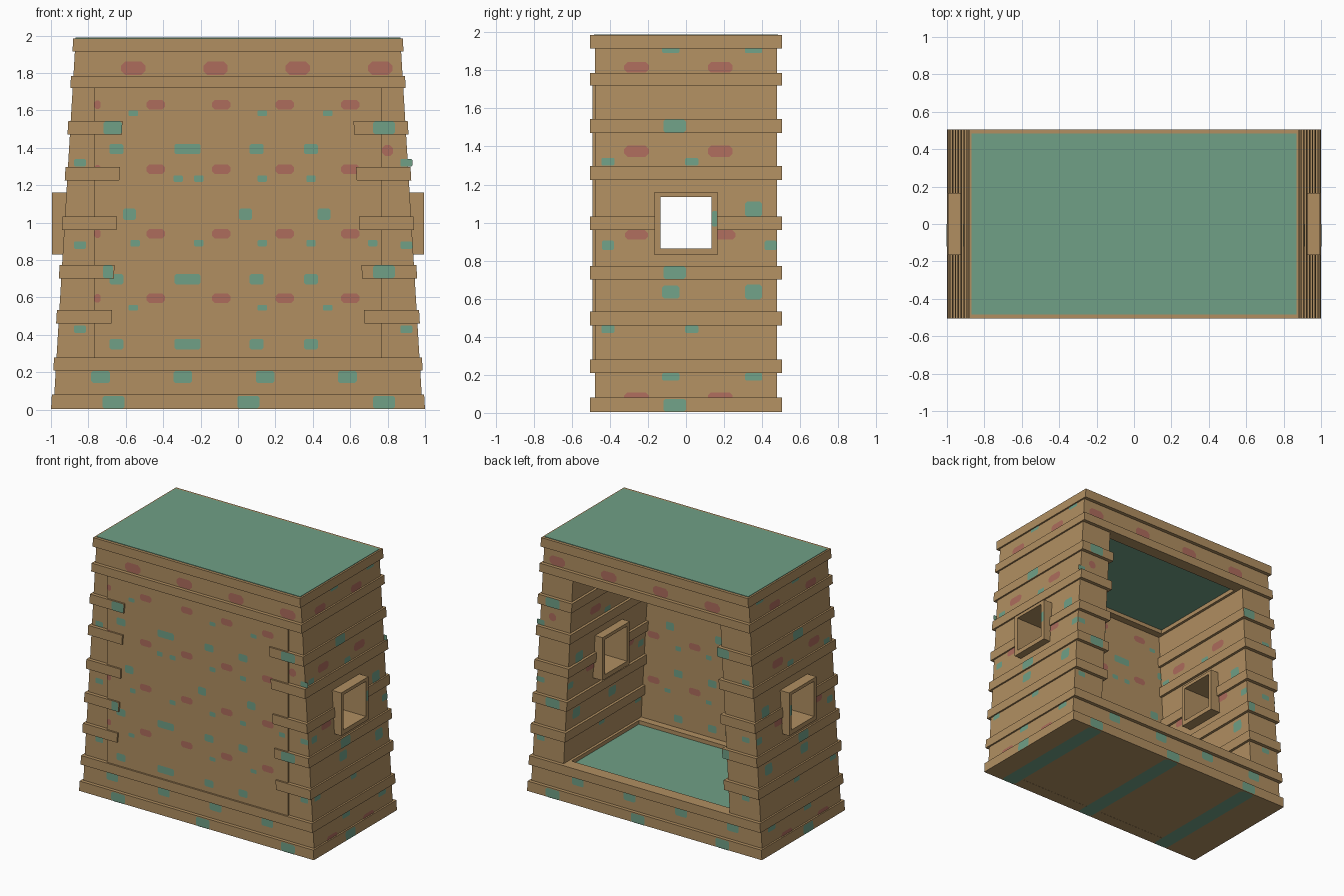
import bpy, bmesh
from mathutils import Vector

old = bpy.data.objects.get("Cube")
if old:
    bpy.data.objects.remove(old, do_unlink=True)


def material(name, rgb):
    m = bpy.data.materials.new(name)
    m.use_nodes = True
    m.diffuse_color = (*rgb, 1)
    m.node_tree.nodes["Principled BSDF"].inputs["Base Color"].default_value = (*rgb, 1)
    return m


TAN = material("tan", (0.44, 0.275, 0.12))
GREEN = material("green", (0.16, 0.35, 0.24))
RED = material("red", (0.42, 0.15, 0.107))

BOTTOM, TOP = 0.004, 1.985      # height limits
SILL, LINTEL = 0.28, 1.72       # opening limits
PLANK_Y, BODY_Y, PANEL_Y = 0.505, 0.478, 0.492
STEP = 0.013                    # how far planks stand out at the sides


def outer(z):
    return 1 - 0.06 * z


def inner(z):
    return 0.7025 - 0.055 * z


def build(name, bm, mats):
    bmesh.ops.recalc_face_normals(bm, faces=bm.faces)
    me = bpy.data.meshes.new(name)
    bm.to_mesh(me)
    bm.free()
    for m in mats:
        me.materials.append(m)
    ob = bpy.data.objects.new(name, me)
    bpy.context.collection.objects.link(ob)
    return ob


def slab(name, x0, x1, y0, y1, z0, z1, mat=TAN):
    """Box whose x limits may be functions of height."""
    bm = bmesh.new()
    at = lambda f, z: f(z) if callable(f) else f
    for z in (z0, z1):
        for x in (x0, x1):
            for y in (y0, y1):
                bm.verts.new((at(x, z), y, z))
    bmesh.ops.convex_hull(bm, input=bm.verts)
    bmesh.ops.dissolve_limit(bm, angle_limit=0.001, verts=bm.verts, edges=bm.edges)
    return build(name, bm, [mat])


def ring(name, z0, z1, y_out, out_cut, y_in, in_cut):
    """Rectangular band around the whole hut."""
    bm = bmesh.new()

    def loop(x, y, z):
        return [bm.verts.new((a * x, b * y, z)) for a, b in ((-1, -1), (1, -1), (1, 1), (-1, 1))]

    loops = [loop(outer(z0) - out_cut, y_out, z0), loop(outer(z1) - out_cut, y_out, z1),
             loop(inner(z1) + in_cut, y_in, z1), loop(inner(z0) + in_cut, y_in, z0)]
    for k in range(4):
        a, b = loops[k], loops[(k + 1) % 4]
        for i in range(4):
            j = (i + 1) % 4
            bm.faces.new((a[i], a[j], b[j], b[i]))
    return build(name, bm, [TAN])


# Hidden cutter for both windows
cutter = slab("window_cutter", -1.2, 1.2, -0.135, 0.135, 0.865, 1.135)
cutter.hide_render = True
cutter.display_type = 'WIRE'


def cut(ob):
    mod = ob.modifiers.new("window", 'BOOLEAN')
    mod.operation = 'DIFFERENCE'
    mod.solver = 'EXACT'
    mod.object = cutter


# Base and top bands
for label, z0, z1 in (("base", BOTTOM, SILL - 0.01), ("top", LINTEL + 0.01, TOP - 0.004)):
    ring(label + "_band", z0, z1, BODY_Y, STEP, 0.43, 0.02)
for label, z0, z1 in (("lowest", BOTTOM, 0.08), ("sill", 0.21, SILL),
                      ("lintel", LINTEL, 1.785), ("highest", 1.915, TOP)):
    ring(label + "_plank_ring", z0, z1, PLANK_Y, 0, 0.41, 0)

# Side walls, planks and window frames
for side, s in (("left", 1), ("right", -1)):
    out_x = lambda z, s=s: s * (outer(z) - STEP)
    in_x = lambda z, s=s: s * (inner(z) + 0.02)
    cut(slab(side + "_wall", in_x, out_x, -BODY_Y, BODY_Y, SILL - 0.02, LINTEL + 0.02))
    for z in (0.46, 0.7, 0.96, 1.225, 1.47):
        plank = slab(side + "_plank", lambda h, s=s: s * inner(h), lambda h, s=s: s * outer(h),
                     -PLANK_Y, PLANK_Y, z, z + 0.073)
        if z == 0.96:
            cut(plank)
    cut(slab(side + "_window_frame", s * 0.595, s * 0.995, -0.165, 0.165, 0.83, 1.16))

# Front panel, floor, ceiling and roof
slab("front_panel", -0.77, 0.77, -PANEL_Y, -0.465, SILL - 0.01, LINTEL + 0.01)
slab("underside", -0.75, 0.75, -0.44, 0.44, BOTTOM + 0.001, 0.15)
slab("floor", -0.72, 0.72, -0.44, 0.44, 0.15, 0.25, GREEN)
slab("ceiling", -0.66, 0.66, -0.44, 0.44, 1.75, 1.9, GREEN)
slab("roof", -0.868, 0.868, -0.483, 0.483, TOP - 0.003, TOP + 0.004, GREEN)


# Painted spots: thin patches just above a surface
def spots(name, place, normal, groups):
    bm = bmesh.new()
    for colour, us, vs, w, h in groups:
        for u in us:
            for v in vs:
                a, b = w / 2, h / 2
                c = min(a, b) * (0.6 if colour else 0.3)
                pts = ((a - c, b), (a, b - c), (a, c - b), (a - c, -b),
                       (c - a, -b), (-a, c - b), (-a, b - c), (c - a, b))
                f = bm.faces.new([bm.verts.new(place(u + p, v + q)) for p, q in pts])
                f.material_index = colour
                f.normal_update()
                if f.normal.dot(Vector(normal)) < 0:
                    f.normal_flip()
    me = bpy.data.meshes.new(name)
    bm.to_mesh(me)
    bm.free()
    for m in (GREEN, RED):
        me.materials.append(m)
    bpy.context.collection.objects.link(bpy.data.objects.new(name, me))


G, R, LIFT = 0, 1, 0.003
reds = (1.63, 1.285, 0.94, 0.595)
panel = [(R, (-0.44, -0.09, 0.25, 0.6), reds, 0.1, 0.05),
         (R, (-0.752,), reds, 0.035, 0.045),
         (G, (-0.65, 0.1, 0.39), (1.393, 0.697, 0.35), 0.075, 0.055),
         (G, (-0.27,), (1.393, 0.697, 0.35), 0.14, 0.055),
         (G, (-0.56, 0.13, 0.48), (1.585, 0.545), 0.05, 0.03),
         (G, (-0.32, -0.21, 0.13, 0.39), (1.235,), 0.05, 0.035),
         (G, (-0.55, -0.21, 0.13, 0.39, 0.72), (0.89,), 0.05, 0.035),
         (G, (-0.58, 0.04, 0.46), (1.045,), 0.07, 0.06)]
bands = [(R, (-0.56, -0.12, 0.32, 0.76), (1.825,), 0.13, 0.07),
         (G, (-0.735, -0.295, 0.145, 0.585), (0.175,), 0.1, 0.065),
         (G, (-0.845, 0.9), (1.32, 0.88, 0.43), 0.065, 0.04),
         (R, (0.8,), (1.385,), 0.06, 0.06)]
planks = [(G, (-0.665, 0.055, 0.78), (0.04,), 0.118, 0.068),
          (G, (-0.67,), (1.507,), 0.1, 0.07),
          (G, (-0.695,), (0.737,), 0.055, 0.07),
          (G, (0.78,), (1.507, 0.737), 0.118, 0.07)]

spots("panel_spots", lambda u, v: (u, -PANEL_Y - LIFT, v), (0, -1, 0), panel)
spots("panel_inner_spots", lambda u, v: (u, LIFT - 0.465, v), (0, 1, 0), panel)
for label, s in (("front", -1), ("back", 1)):
    spots(label + "_band_spots", lambda u, v: (u, s * (BODY_Y + LIFT), v), (0, s, 0), bands)
    spots(label + "_plank_spots", lambda u, v: (u, s * (PLANK_Y + LIFT), v), (0, s, 0), planks)

walls = [(R, (-0.26, 0.18), (1.375,), 0.13, 0.06),
         (R, (-0.26, 0.2), (0.935,), 0.12, 0.05),
         (G, (-0.41, 0.03), (1.32, 0.44), 0.07, 0.04),
         (G, (-0.41, 0.445), (0.88,), 0.065, 0.05),
         (G, (0.355,), (1.07, 0.635), 0.09, 0.08),
         (G, (-0.08,), (0.635,), 0.09, 0.07)]
ends = [(R, (-0.26, 0.18), (1.815, 0.08), 0.13, 0.055),
        (G, (-0.08, 0.355), (0.19, 1.91), 0.09, 0.04)]
side_planks = [(G, (-0.06,), (1.507, 0.737, 0.04), 0.118, 0.068)]
for label, s in (("left", 1), ("right", -1)):
    spots(label + "_wall_spots", lambda u, v: (s * (outer(v) - STEP + LIFT), u, v),
          (s, 0, 0), walls + ends)
    spots(label + "_plank_spots", lambda u, v: (s * (outer(v) + LIFT), u, v),
          (s, 0, 0), side_planks)
    spots(label + "_inner_spots", lambda u, v: (s * (inner(v) + 0.02 - LIFT), u, v),
          (-s, 0, 0), walls)
    spots(label + "_frame_spot", lambda u, v: (s * (0.995 + LIFT), u, v),
          (s, 0, 0), [(G, (0.15,), (1.02,), 0.025, 0.08)])

# Stripes under the base
spots("underside_stripes", lambda u, v: (u, v, 0), (0, 0, -1),
      [(G, (-0.665, 0.055, 0.78), (0,), 0.118, 1.0)])
